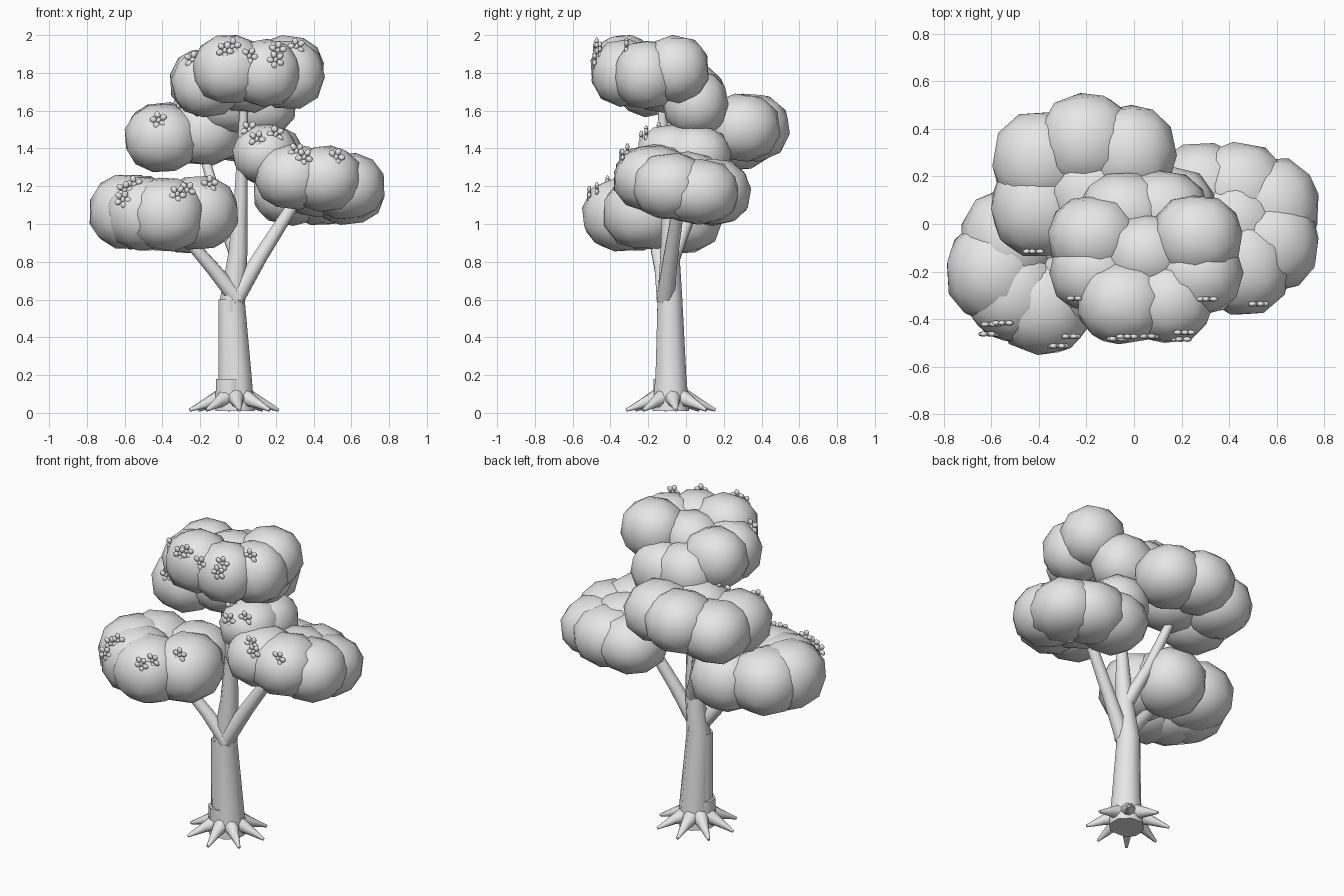
import bpy, bmesh, math, random
from mathutils import Vector, Matrix, Euler
from mathutils.bvhtree import BVHTree

if "Cube" in bpy.data.objects:
    bpy.data.objects.remove(bpy.data.objects["Cube"])

random.seed(11)
grey = bpy.data.materials.new("plain_grey")
grey.diffuse_color = (0.8, 0.8, 0.8, 1)
grey.use_nodes = True
grey.node_tree.nodes["Principled BSDF"].inputs["Base Color"].default_value = grey.diffuse_color


def finish(name, bm):
    bmesh.ops.recalc_face_normals(bm, faces=bm.faces)
    mesh = bpy.data.meshes.new(name)
    bm.to_mesh(mesh)
    bm.free()
    mesh.materials.append(grey)
    ob = bpy.data.objects.new(name, mesh)
    bpy.context.collection.objects.link(ob)
    bpy.ops.object.select_all(action='DESELECT')
    ob.select_set(True)
    bpy.context.view_layer.objects.active = ob
    bpy.ops.object.shade_smooth_by_angle(angle=math.radians(50))
    return ob


def foliage(name, radii, centres):
    """Cluster of low-poly, slightly boxy puffs, each randomly turned to fill the radii."""
    bm = bmesh.new()
    for centre in centres:
        verts = bmesh.ops.create_icosphere(bm, subdivisions=2, radius=1)["verts"]
        turn = Euler([random.uniform(0, 6.28) for _ in range(3)]).to_matrix()
        for v in verts:
            v.co = turn @ v.co
        size = [max(abs(v.co[i]) for v in verts) for i in range(3)]
        for v in verts:
            unit = [v.co[i] / size[i] for i in range(3)]
            v.co = Vector([centre[i] + math.copysign(abs(unit[i]) ** 0.9, unit[i]) * radii[i]
                           for i in range(3)])
    return finish(name, bm)


def add_tube(bm, points, r_start, r_end, sides=8):
    """Evenly tapered tube with capped ends along a list of points."""
    pts = [Vector(p) for p in points]
    last = len(pts) - 1
    rings = []
    for i, p in enumerate(pts):
        tangent = pts[min(i + 1, last)] - pts[max(i - 1, 0)]
        rot = Vector((0, 0, 1)).rotation_difference(tangent)
        radius = r_start + (r_end - r_start) * i / last
        rings.append([bm.verts.new(p + rot @ Vector((math.cos(a), math.sin(a), 0)) * radius)
                      for a in (math.tau * (k + 0.5) / sides for k in range(sides))])
    for low, high in zip(rings, rings[1:]):
        for k in range(sides):
            n = (k + 1) % sides
            bm.faces.new((low[k], low[n], high[n], high[k]))
    bm.faces.new(rings[0][::-1])
    bm.faces.new(rings[-1])


def limb(name, r_start, r_end, *points):
    bm = bmesh.new()
    add_tube(bm, points, r_start, r_end)
    return finish(name, bm)


# Foliage clusters
crowns = [
    foliage("lower_left_foliage", (0.205, 0.215, 0.195),
            [(-0.58, -0.2, 1.065), (-0.38, -0.335, 1.05), (-0.205, -0.22, 1.06),
             (-0.52, -0.07, 1.06), (-0.28, -0.02, 1.04), (-0.5, -0.28, 1.055)]),
    foliage("lower_right_foliage", (0.2, 0.205, 0.175),
            [(0.29, -0.17, 1.25), (0.46, -0.175, 1.24), (0.575, -0.08, 1.2),
             (0.575, 0.07, 1.17), (0.44, 0.14, 1.17), (0.285, 0.135, 1.165), (0.42, 0.0, 1.21)]),
    foliage("middle_foliage", (0.175, 0.19, 0.16),
            [(0.145, -0.07, 1.37), (0.17, 0.05, 1.36)]),
    foliage("back_left_foliage", (0.2, 0.205, 0.18),
            [(-0.4, 0.07, 1.455), (-0.395, 0.265, 1.465), (-0.2, 0.345, 1.51),
             (-0.02, 0.295, 1.51), (-0.18, 0.12, 1.49)]),
    foliage("top_foliage", (0.19, 0.175, 0.18),
            [(-0.045, -0.33, 1.82), (0.145, -0.325, 1.8), (0.27, -0.21, 1.79),
             (0.265, -0.055, 1.82), (-0.17, -0.055, 1.75), (-0.165, -0.2, 1.745),
             (0.05, -0.13, 1.77), (0.12, 0.05, 1.64), (-0.04, 0.04, 1.66)]),
]

# Trunk, bark and branches
limb("trunk", 0.105, 0.02, (-0.01, -0.08, 0.01), (-0.01, -0.08, 0.2), (-0.03, -0.085, 0.6),
     (0.0, -0.085, 0.85), (0.015, -0.09, 1.15), (0.035, -0.14, 1.75))
limb("right_branch", 0.05, 0.032, (-0.015, -0.11, 0.6), (0.12, -0.08, 0.83), (0.33, -0.03, 1.16))
limb("left_branch", 0.048, 0.03, (0.0, -0.11, 0.6), (-0.13, -0.13, 0.76), (-0.32, -0.18, 0.98))
limb("back_branch", 0.042, 0.025, (0.0, -0.07, 0.82), (-0.09, 0.02, 1.05), (-0.19, 0.14, 1.4))
limb("bark_strip", 0.062, 0.056, (-0.045, -0.1, 0.05), (-0.052, -0.1, 0.6))
limb("stump_collar", 0.08, 0.078, (-0.045, -0.1, 0.01), (-0.045, -0.1, 0.18))

# Roots: tapered spikes fanned around the base
bm = bmesh.new()
for k in range(8):
    a = math.tau * k / 8 + 0.12
    add_tube(bm, [(-0.02 + r * math.cos(a), -0.08 + r * math.sin(a), z)
                  for r, z in ((0.06, 0.085), (0.14, 0.055), (0.238, 0.014))], 0.05, 0.008)
for v in bm.verts:
    v.co.z = max(v.co.z, 0.0)
finish("roots", bm)

# Blossoms: five petals round a small centre, resting on the front of the leaves
trees = [BVHTree.FromPolygons([v.co for v in ob.data.vertices],
                              [p.vertices[:] for p in ob.data.polygons]) for ob in crowns]
spots = [  # (x, z) for each cluster, in the same order
    [(-0.55, 1.21), (-0.61, 1.13), (-0.6, 1.18), (-0.32, 1.16), (-0.27, 1.18), (-0.15, 1.21)],
    [(0.35, 1.355), (0.31, 1.385), (0.52, 1.355)],
    [(0.1, 1.45), (0.2, 1.475), (0.06, 1.5)],
    [(-0.42, 1.55), (-0.24, 1.655), (-0.28, 1.63)],
    [(-0.24, 1.87), (0.2, 1.87), (0.31, 1.94), (-0.03, 1.94), (-0.07, 1.92), (0.06, 1.89),
     (0.21, 1.92)],
]
bm = bmesh.new()
for tree, places in zip(trees, spots):
    for x, z in places:
        hit = tree.ray_cast(Vector((x, -2, z)), Vector((0, 1, 0)))[0]
        if hit is None:
            continue
        spin = random.uniform(0, 1.2)
        for k in range(6):
            centre_bud = k == 5
            petal = (Matrix.Translation(hit + Vector((0, -0.008, 0)))
                     @ Matrix.Rotation(spin + math.tau * k / 5, 4, 'Y')
                     @ Matrix.Translation((0 if centre_bud else 0.029, 0, 0))
                     @ Matrix.Diagonal((0.012 if centre_bud else 0.019, 0.011, 0.016, 1)))
            bmesh.ops.create_icosphere(bm, subdivisions=2, radius=1, matrix=petal)
finish("blossoms", bm)
